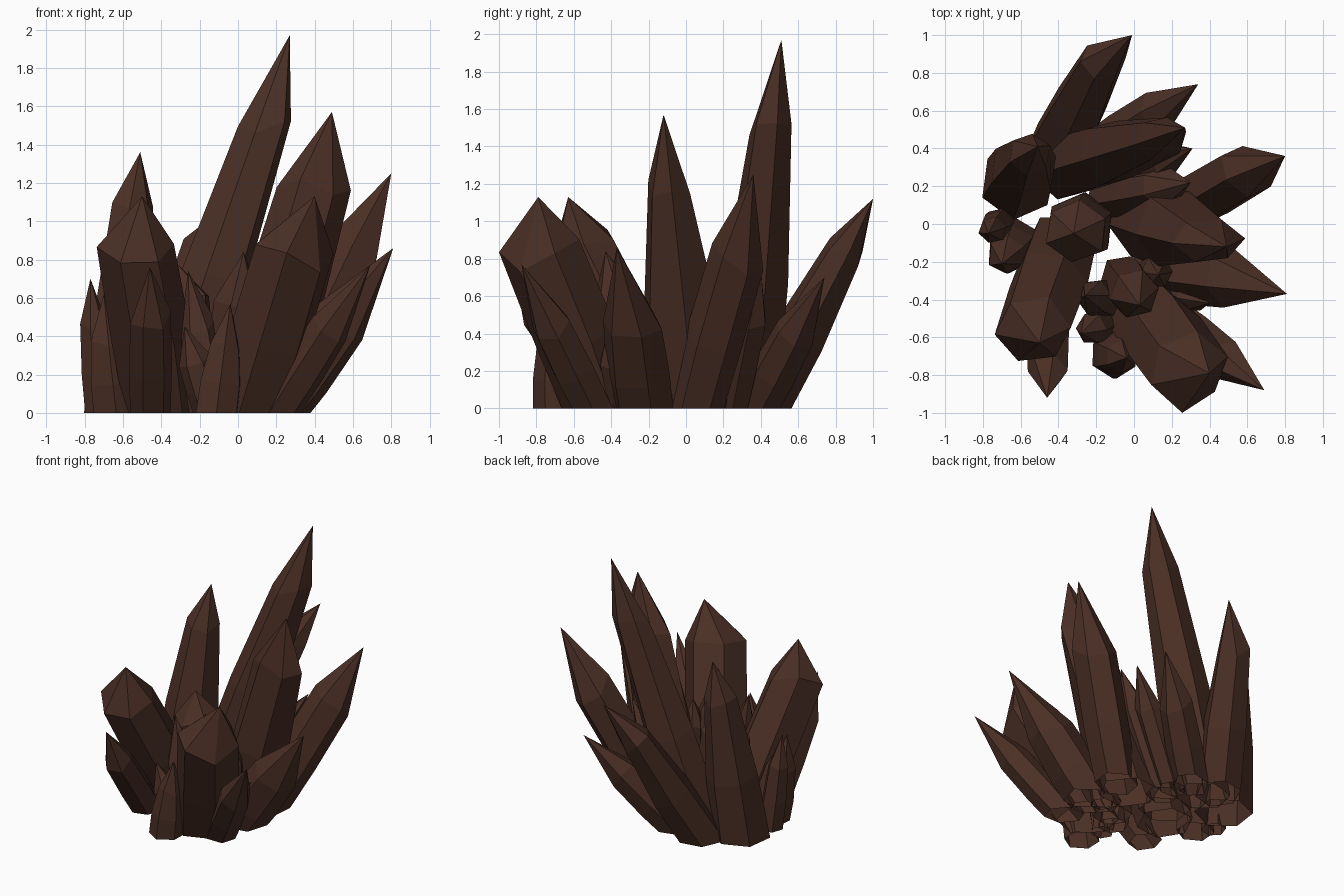
import bpy, bmesh, math, random
from mathutils import Vector

if "Cube" in bpy.data.objects:
    bpy.data.objects.remove(bpy.data.objects["Cube"])

random.seed(4)
mat = bpy.data.materials.new("dark_brown_stone")
mat.diffuse_color = (0.07, 0.029, 0.019, 1)
mat.use_nodes = True
mat.node_tree.nodes["Principled BSDF"].inputs["Base Color"].default_value = mat.diffuse_color


def crystal(name, base, tip, r, f, foot=0.85, rot=0.0, shift=(0, 0), flat=1.0, tilt=(0, 0), n=6):
    """Leaning n-sided crystal: base xy, tip xyz, shoulder radius and position along the axis.
    shift moves the shoulder in xy, flat scales it in y, tilt raises it towards +x / +y."""
    b, t = Vector((base[0], base[1], 0)), Vector(tip)
    axis = t - b
    d = axis.normalized()
    u = Vector((1, 0, 0))
    u = (u - d * u.dot(d)).normalized()
    v = d.cross(u)
    bm = bmesh.new()
    rings = []
    jit = [random.uniform(-0.04, 0.04) for _ in range(n)]
    # foot (below ground, trimmed later), waist and shoulder rings
    for k, (h, s) in enumerate(((-0.3, foot * 0.95), (f * 0.45, (foot + 1) / 2 * 1.06), (f, 0.97))):
        ring = []
        move = Vector((shift[0], shift[1], 0)) * max(h, 0) / f
        fy = flat if k == 2 else 1
        for i in range(n):
            a = rot + 2 * math.pi * i / n
            c, e = math.cos(a), math.sin(a)
            hh = h + (jit[i] + tilt[0] * c + tilt[1] * e if k == 2 else 0)
            rr = r * s * (1 + jit[i])
            ring.append(bm.verts.new(b + axis * hh + move + (u * c + v * e * fy) * rr))
        rings.append(ring)
    top = bm.verts.new(t)
    for lo, hi in zip(rings, rings[1:]):
        for i in range(n):
            j = (i + 1) % n
            bm.faces.new((lo[i], lo[j], hi[j], hi[i]))
    for i in range(n):
        bm.faces.new((rings[-1][i], rings[-1][(i + 1) % n], top))
    # trim at the ground, open underneath
    bmesh.ops.bisect_plane(bm, geom=bm.verts[:] + bm.edges[:] + bm.faces[:],
                           plane_co=(0, 0, 0), plane_no=(0, 0, 1), clear_inner=True)
    me = bpy.data.meshes.new(name)
    bm.to_mesh(me)
    bm.free()
    me.materials.append(mat)
    ob = bpy.data.objects.new(name, me)
    bpy.context.collection.objects.link(ob)


# large crystals
crystal("tallest_crystal", (-0.36, 0.31), (0.27, 0.51, 1.97), 0.14, 0.79, 1.45, 0.3, (0.015, -0.01), 0.85, (0.02, 0.02))
crystal("right_tall_crystal", (0.06, 0.02), (0.49, -0.12, 1.57), 0.195, 0.74, 1.05, 0.1, (0.01, -0.005), 0.62, (0, -0.03))
crystal("right_back_crystal", (0.20, 0.05), (0.80, 0.36, 1.25), 0.155, 0.65, 0.9, 0.5, (0, 0.03))
crystal("right_front_crystal", (0.17, -0.23), (0.81, -0.37, 0.86), 0.165, 0.52, 1.0, 0.2, (0, 0.02))
crystal("back_crystal", (-0.40, 0.40), (-0.01, 1.0, 1.12), 0.125, 0.76, 1.35, 0.2, (-0.07, 0.0), 0.9)
crystal("front_left_crystal", (-0.38, -0.13), (-0.50, -0.63, 1.13), 0.205, 0.76, 0.9, 0.1, (-0.06, -0.05))
crystal("left_tall_crystal", (-0.61, 0.22), (-0.51, 0.41, 1.36), 0.115, 0.77, 1.95, 0.4, (-0.02, 0))
crystal("front_right_crystal", (0.04, -0.43), (0.40, -0.79, 1.13), 0.225, 0.76, 0.87, 0.3, (-0.02, -0.075))

# medium crystals
crystal("front_right_spike", (0.20, -0.50), (0.69, -0.88, 0.77), 0.115, 0.58, 0.95)
crystal("front_left_spike", (-0.46, -0.42), (-0.46, -0.92, 0.76), 0.11, 0.65, 0.95, 0.2, (0, -0.03))
crystal("front_stub", (-0.11, -0.69), (-0.04, -0.71, 0.57), 0.09, 0.62, 1.5, 0.5)
crystal("back_right_spike", (-0.20, 0.37), (0.34, 0.74, 0.70), 0.12, 0.6, 1.0, 0.3)
crystal("back_middle_spike", (-0.14, 0.25), (0.31, 0.40, 0.75), 0.10, 0.65)
crystal("back_inner_spike", (-0.14, 0.14), (0.30, 0.22, 0.80), 0.115, 0.65, 0.9, 0.4)
crystal("left_spike", (-0.71, 0.0), (-0.77, -0.05, 0.70), 0.075, 0.65, 1.2, 0.2)
crystal("left_front_spike", (-0.63, -0.10), (-0.70, -0.21, 0.62), 0.105, 0.6, 1.35, 0.5)

# small inner crystals
crystal("inner_front_crystal", (-0.05, -0.30), (0.03, -0.43, 0.84), 0.14, 0.7, 0.95, 0.2, (0, 0.02))
crystal("inner_left_crystal", (-0.15, -0.40), (-0.26, -0.38, 0.74), 0.10, 0.6, 1.1, 0.1)
crystal("inner_middle_crystal", (-0.28, 0.0), (-0.32, -0.05, 0.78), 0.175, 0.75, 1.0, 0.4)
crystal("inner_right_crystal", (0.10, -0.22), (0.13, -0.27, 0.65), 0.09, 0.7)
crystal("low_right_crystal", (0.16, -0.33), (0.40, -0.42, 0.42), 0.09, 0.6)
crystal("low_front_crystal", (-0.15, -0.52), (-0.28, -0.58, 0.45), 0.09, 0.6)
